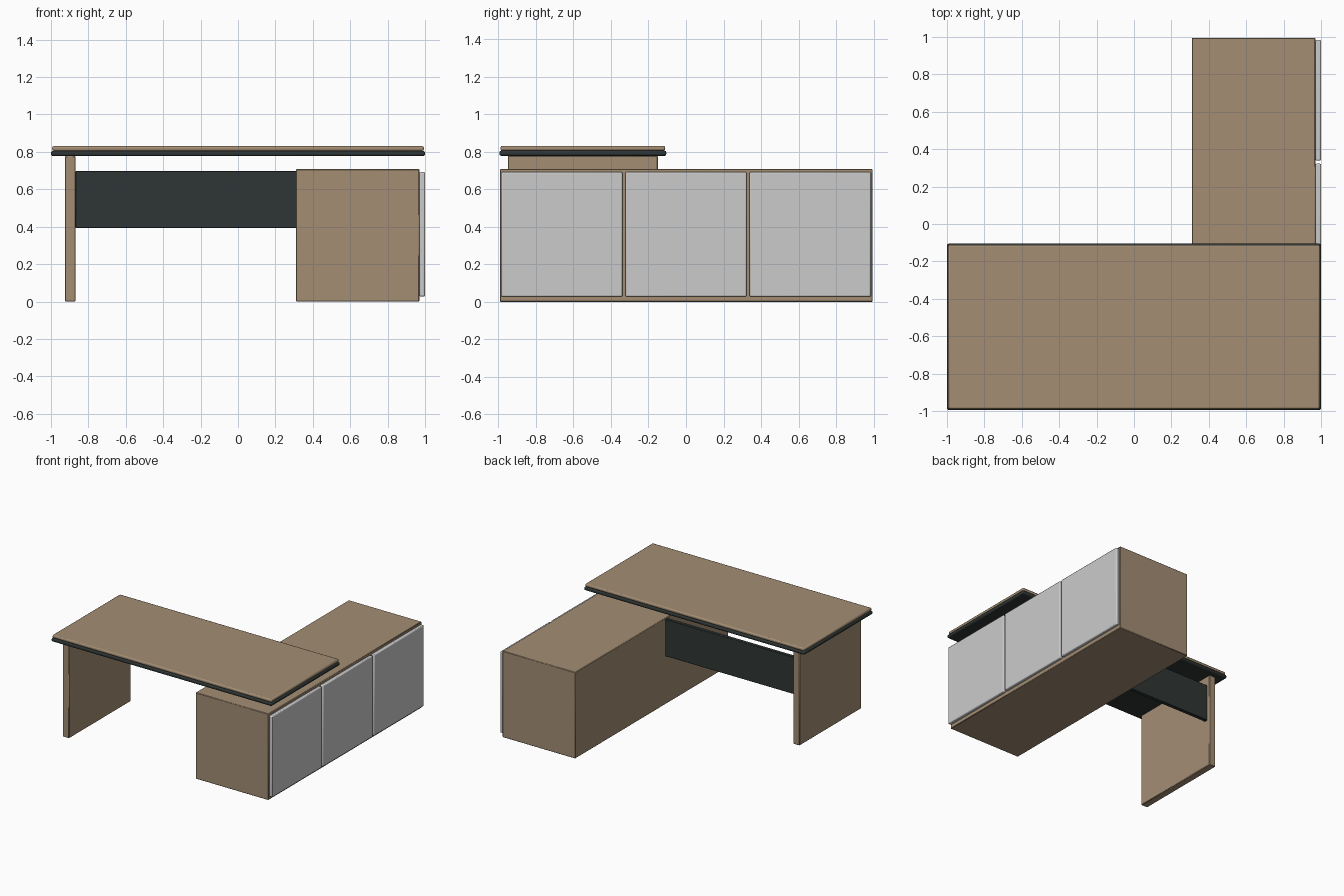
import bpy

if "Cube" in bpy.data.objects:
    bpy.data.objects.remove(bpy.data.objects["Cube"])


def material(name, color):
    m = bpy.data.materials.new(name)
    m.diffuse_color = (*color, 1)
    m.use_nodes = True
    m.node_tree.nodes["Principled BSDF"].inputs["Base Color"].default_value = m.diffuse_color
    return m


wood = material("warm_wood", (0.37, 0.27, 0.175))
dark = material("dark_green_grey", (0.028, 0.037, 0.035))
grey = material("light_grey", (0.60, 0.60, 0.60))


def box(name, x, y, z, mat, bevel, segments=1):
    """Bevelled box from its (min, max) extents."""
    bpy.ops.mesh.primitive_cube_add(
        size=1, location=[(a + b) / 2 for a, b in (x, y, z)])
    o = bpy.context.object
    o.name = name
    o.scale = [b - a for a, b in (x, y, z)]
    bpy.ops.object.transform_apply(location=False, rotation=False, scale=True)
    o.data.materials.append(mat)
    mod = o.modifiers.new("edge", 'BEVEL')
    mod.width = bevel
    mod.segments = segments
    bpy.ops.object.shade_smooth_by_angle()
    return o


# Desk top: wood slab on a slightly larger dark slab
box("desk_top", (-0.994, 0.994), (-0.989, -0.111), (0.805, 0.831), wood, 0.009, 2)
box("desk_top_trim", (-1, 1), (-0.995, -0.105), (0.778, 0.805), dark, 0.009, 2)

# Support leg and modesty panel
box("side_leg", (-0.926, -0.868), (-0.95, -0.15), (0, 0.778), wood, 0.004)
box("modesty_panel", (-0.868, 0.312), (-0.205, -0.175), (0.394, 0.698), dark, 0.003)

# Long side cabinet
box("cabinet", (0.309, 0.97), (-0.992, 0.995), (0, 0.708), wood, 0.004)

# Three cabinet doors
for i in range(3):
    y = -0.985 + i * 0.662
    box(f"cabinet_door_{i + 1}", (0.97, 1), (y, y + 0.646), (0.027, 0.692),
        grey, 0.007, 2)
